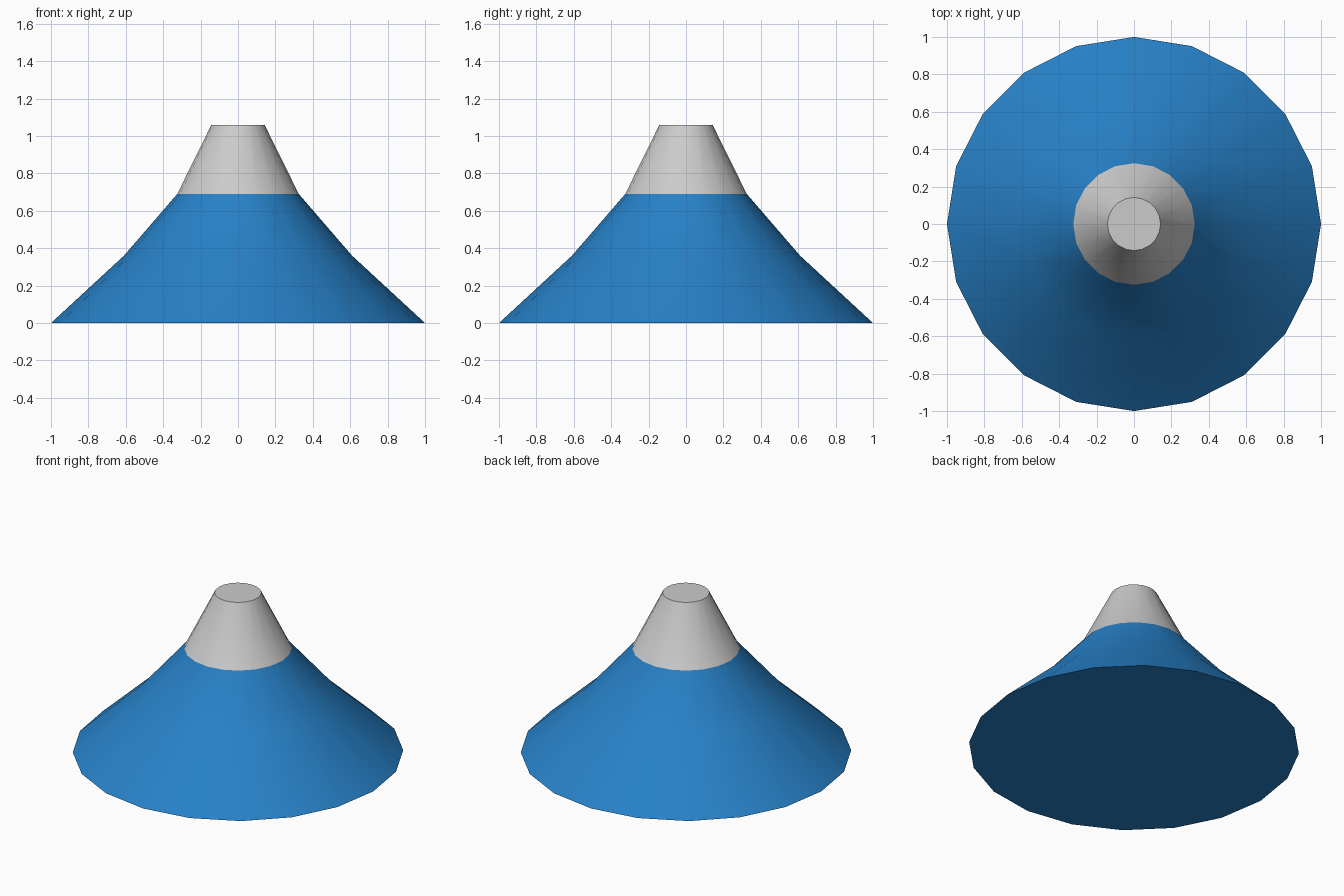
import bpy, bmesh
from math import cos, sin, pi, radians

if "Cube" in bpy.data.objects:
    bpy.data.objects.remove(bpy.data.objects["Cube"])

SIDES = 20
# Profile from foot to summit: (radius, height)
PROFILE = [(1.0, 0.0), (0.61, 0.36), (0.325, 0.69), (0.142, 1.06)]
SNOW_BAND = 2  # bands from this one upward are snow


def material(name, color):
    m = bpy.data.materials.new(name)
    m.diffuse_color = (*color, 1)
    m.use_nodes = True
    m.node_tree.nodes["Principled BSDF"].inputs["Base Color"].default_value = m.diffuse_color
    return m


bm = bmesh.new()
rings = [[bm.verts.new((r * cos(2 * pi * i / SIDES), r * sin(2 * pi * i / SIDES), z))
          for i in range(SIDES)] for r, z in PROFILE]

# Slopes and snow cap
for b, (lo, hi) in enumerate(zip(rings, rings[1:])):
    for i in range(SIDES):
        j = (i + 1) % SIDES
        f = bm.faces.new((lo[i], lo[j], hi[j], hi[i]))
        f.material_index = 1 if b >= SNOW_BAND else 0

# Flat underside and flat summit
bm.faces.new(rings[0][::-1])
bm.faces.new(rings[-1]).material_index = 1

mesh = bpy.data.meshes.new("mountain")
bm.to_mesh(mesh)
bm.free()
mountain = bpy.data.objects.new("mountain", mesh)
bpy.context.collection.objects.link(mountain)
mesh.materials.append(material("rock_blue", (0.02, 0.22, 0.58)))
mesh.materials.append(material("snow_grey", (0.55, 0.55, 0.55)))

# Smooth sides, sharp rims at the foot and summit
bpy.context.view_layer.objects.active = mountain
mountain.select_set(True)
bpy.ops.object.shade_smooth_by_angle(angle=radians(40))
